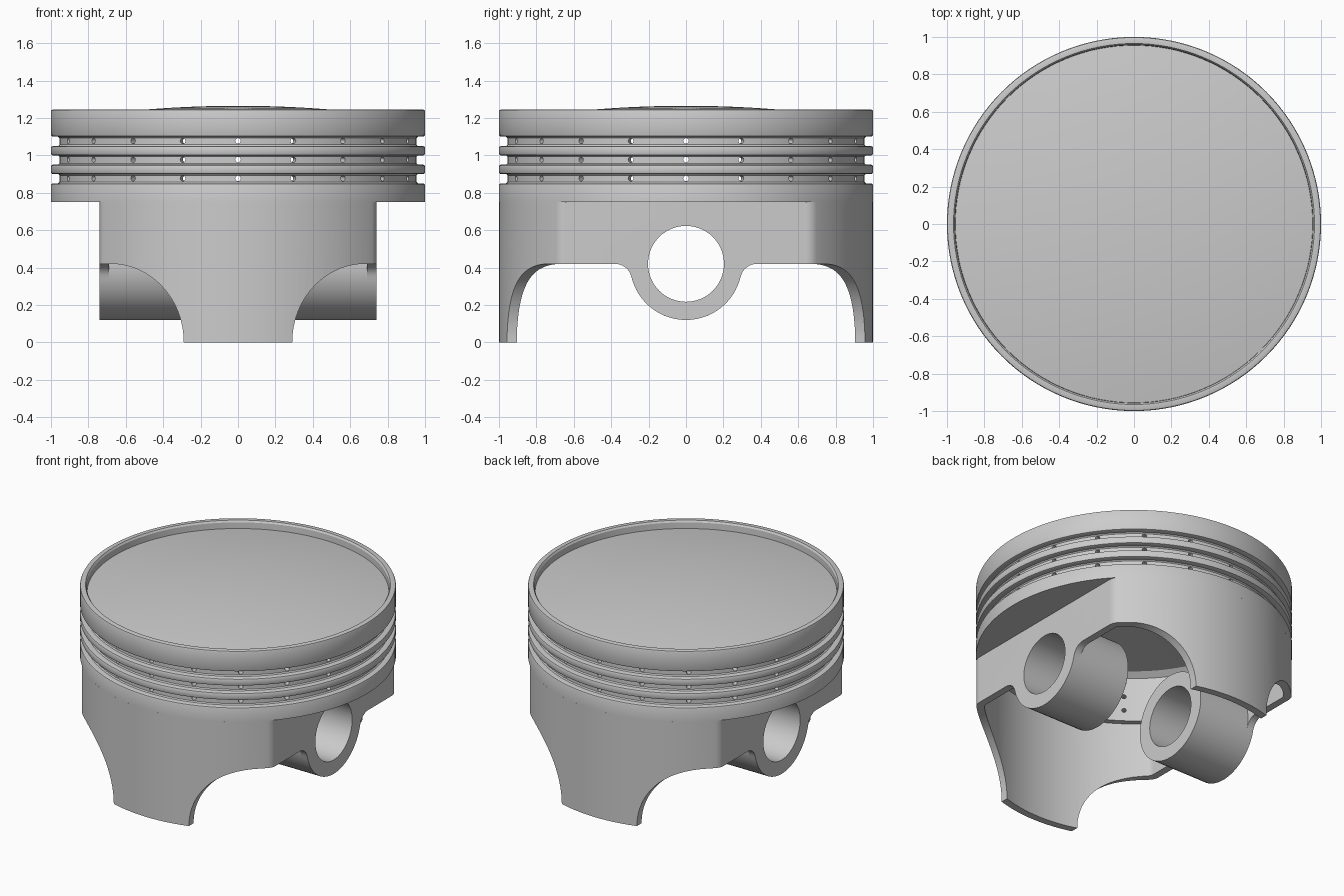
import bpy, bmesh
from math import sin, cos, pi, sqrt, atan2, acos
from mathutils import Matrix, Vector

if "Cube" in bpy.data.objects:
    bpy.data.objects.remove(bpy.data.objects["Cube"])

SEG = 128


def new_object(name, bm):
    bmesh.ops.recalc_face_normals(bm, faces=bm.faces)
    me = bpy.data.meshes.new(name)
    bm.to_mesh(me)
    bm.free()
    ob = bpy.data.objects.new(name, me)
    bpy.context.collection.objects.link(ob)
    return ob


def lathe(name, profile, closed=False, seg=SEG):
    bm = bmesh.new()
    vs = [bm.verts.new((r, 0, z)) for r, z in profile]
    pairs = list(zip(vs, vs[1:])) + ([(vs[-1], vs[0])] if closed else [])
    es = [bm.edges.new(p) for p in pairs]
    bmesh.ops.spin(bm, geom=vs + es, axis=(0, 0, 1), cent=(0, 0, 0),
                   angle=2 * pi, steps=seg, use_merge=False)
    bmesh.ops.remove_doubles(bm, verts=bm.verts, dist=1e-5)
    return new_object(name, bm)


def prisms(name, items):
    """Each item: 2D outline, extrusion axis, low and high ends."""
    bm = bmesh.new()
    for pts, axis, lo, hi in items:
        def place(p, h):
            return {'X': (h, p[0], p[1]), 'Y': (p[0], h, p[1]), 'Z': (p[0], p[1], h)}[axis]
        a = [bm.verts.new(place(p, lo)) for p in pts]
        b = [bm.verts.new(place(p, hi)) for p in pts]
        bm.faces.new(a)
        bm.faces.new(b)
        for i in range(len(pts)):
            j = (i + 1) % len(pts)
            bm.faces.new((a[i], a[j], b[j], b[i]))
    return new_object(name, bm)


def arc(cx, cy, rx, ry, a0, a1, n):
    return [(cx + rx * cos(a0 + (a1 - a0) * i / n), cy + ry * sin(a0 + (a1 - a0) * i / n))
            for i in range(n + 1)]


def cut(target, cutter):
    m = target.modifiers.new("cut", 'BOOLEAN')
    m.operation, m.solver, m.object = 'DIFFERENCE', 'EXACT', cutter
    cutter.hide_render = True
    bpy.context.view_layer.objects.active = target
    bpy.ops.object.modifier_apply(modifier=m.name)


def flat_sided(R, X, f):
    """Circle with two flats at x = +-X and rounded corners."""
    cx = X - f
    cy = sqrt((R - f) ** 2 - cx ** 2)
    t = atan2(cy, cx)
    q = arc(cx, cy, f, f, 0, t, 8) + arc(0, 0, R, R, t, pi - t, 40)[1:-1]
    q += [(-x, y) for x, y in reversed(arc(cx, cy, f, f, 0, t, 8))]
    return q + [(-x, -y) for x, y in q]


# Crown: domed top, rim and three ring grooves
prof = [(0.955 * i / 12, 1.265 - 0.075 * (i / 12) ** 2) for i in range(13)]
prof += [(0.957, 1.232), (0.965, 1.244)]
c = 0.01
for hi, lo in ((1.245, 1.10), (1.05, 1.0), (0.95, 0.90), (0.85, 0.75)):
    prof += [(1 - c, hi), (1 - c * 0.3, hi - c * 0.3), (1, hi - c)]
    if lo > 0.8:
        prof += [(1, lo + c), (1 - c * 0.3, lo + c * 0.3), (1 - c, lo),
                 (0.962, lo), (0.955, lo - 0.007), (0.955, lo - 0.043), (0.962, lo - 0.05)]
prof += [(1, 0.75), (0, 0.75)]
crown = lathe("crown", prof)
cavity = lathe("cavity_cutter", [(0, 0.8), (0.91, 0.8), (0.91, 1.11), (0.87, 1.14), (0, 1.2)])
inner = prisms("inner_cutter", [(flat_sided(0.95, 0.69, 0.05), 'Z', -0.1, 0.801)])
cut(crown, cavity)
cut(crown, inner)

# Oil holes: 20 around each groove
bm = bmesh.new()
for z in (1.077, 0.977, 0.877):
    for k in range(20):
        mat = (Matrix.Rotation(k * pi / 10, 4, 'Z') @ Matrix.Translation((0.93, 0, z))
               @ Matrix.Rotation(pi / 2, 4, 'Y'))
        bmesh.ops.create_cone(bm, cap_ends=True, segments=12, radius1=0.015,
                              radius2=0.015, depth=0.1, matrix=mat)
holes = new_object("oil_hole_cutter", bm)
cut(crown, holes)

# Skirt: flat-sided shell with arches left and right
skirt = prisms("skirt", [(flat_sided(1.0, 0.74, 0.08), 'Z', 0, 0.75)])
cut(skirt, inner)
arch = [(0.29, -0.1)] + arc(0.68, 0, 0.39, 0.42, pi, pi / 2, 24) + [(1.1, 0.42), (1.1, -0.1)]
mirror = [(-x, z) for x, z in arch]
arches = prisms("arch_cutter", [(o, 'Y', lo, hi) for o in (arch, mirror)
                                for lo, hi in ((0.385, 1.1), (-1.1, -0.385))])
cut(skirt, arches)

# Underside of the flat walls: rounded around the pin boss with small fillets
f = 0.09
fy = sqrt((0.3 + f) ** 2 - f ** 2)
t = atan2(f, -fy)
half = arc(fy, 0.42 - f, f, f, pi / 2, t, 8)
bottom = half + arc(0, 0.42, 0.3, 0.3, t - pi, -pi / 2, 16)[1:]
bottom += [(-y, z) for y, z in reversed(bottom[:-1])]
outline = [(0.39, -0.1), (0.39, 0.42)] + bottom + [(-0.39, 0.42), (-0.39, -0.1)]
under = prisms("wall_edge_cutter", [(outline, 'X', 0.6, 0.9), (outline, 'X', -0.9, -0.6)])
cut(skirt, under)
pin = prisms("pin_cutter", [(arc(0, 0.42, 0.203, 0.203, 0, 2 * pi * 63 / 64, 63), 'X', -1.1, 1.1)])
cut(skirt, pin)

# Pin bosses: tubes running inward from the flat walls
parts = [crown, skirt]
for side, s in (("right", 1), ("left", -1)):
    boss = lathe("pin_boss_" + side, [(0.203, 0.30), (0.3, 0.30), (0.3, 0.69), (0.203, 0.69)],
                 True, 64)
    boss.data.transform(Matrix.Translation((0, 0, 0.42)) @ Matrix.Rotation(s * pi / 2, 4, 'Y'))
    parts.append(boss)

for ob in (cavity, inner, holes, arches, under, pin):
    bpy.data.objects.remove(ob)
for ob in parts:
    bpy.ops.object.select_all(action='DESELECT')
    ob.select_set(True)
    bpy.context.view_layer.objects.active = ob
    bpy.ops.object.shade_smooth_by_angle(angle=0.5)
